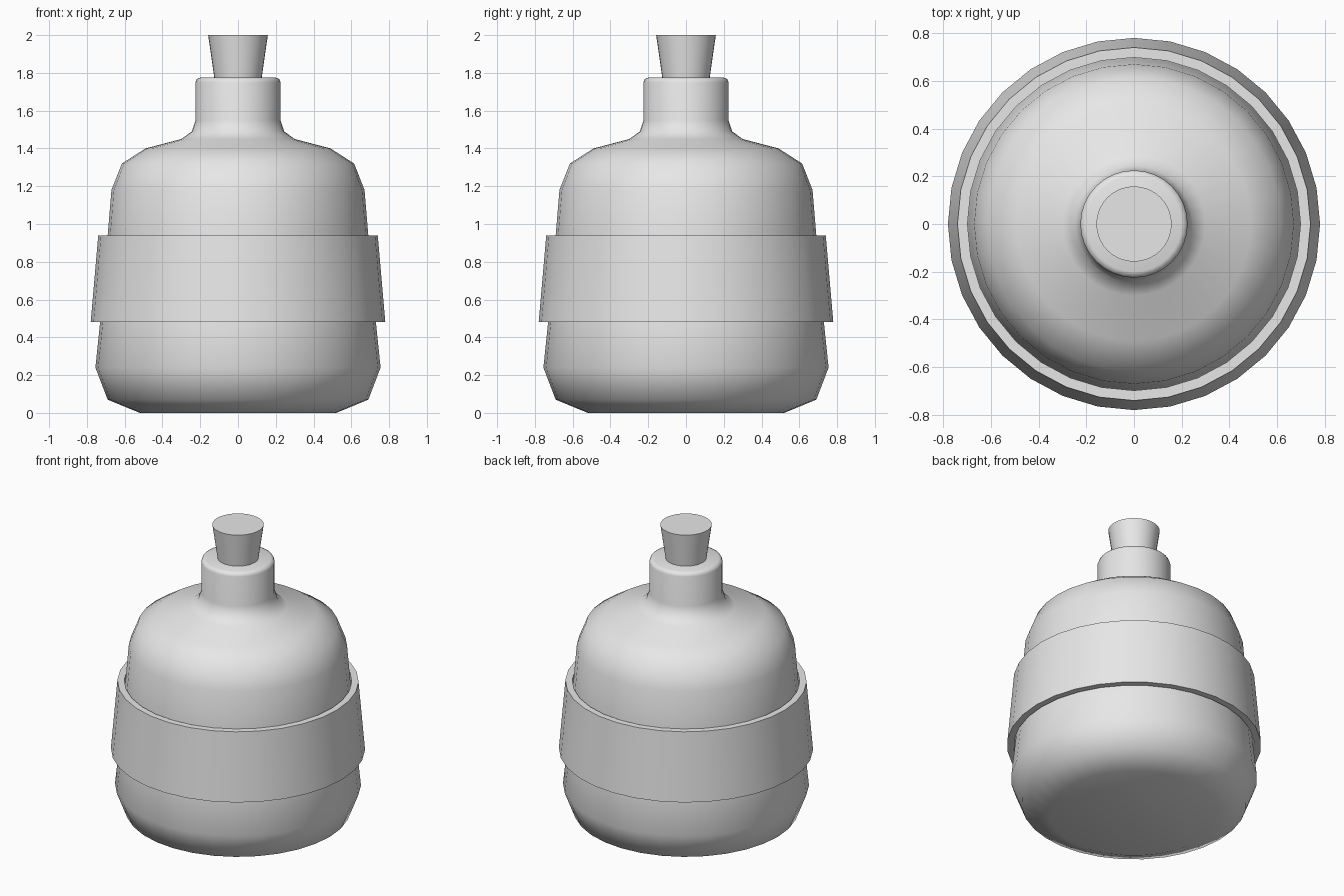
import bpy
import bmesh
import math

SIDES = 32

cube = bpy.data.objects.get("Cube")
if cube:
    bpy.data.objects.remove(cube, do_unlink=True)

grey = bpy.data.materials.new("plain grey")
grey.use_nodes = True
grey.diffuse_color = (0.8, 0.8, 0.8, 1)
grey.node_tree.nodes["Principled BSDF"].inputs["Base Color"].default_value = (0.8, 0.8, 0.8, 1)


def lathe(name, profile, sharp_angle, closed=False):
    """Turn a (radius, height) profile around z; open profiles get flat caps."""
    bm = bmesh.new()
    rings = []
    for radius, z in profile:
        ring = []
        for i in range(SIDES):
            a = math.tau * i / SIDES
            ring.append(bm.verts.new((radius * math.cos(a), radius * math.sin(a), z)))
        rings.append(ring)
    pairs = list(zip(rings, rings[1:]))
    if closed:
        pairs.append((rings[-1], rings[0]))
    else:
        bm.faces.new(rings[0][::-1])
        bm.faces.new(rings[-1])
    for low, high in pairs:
        for i in range(SIDES):
            j = (i + 1) % SIDES
            bm.faces.new((low[i], low[j], high[j], high[i]))
    bmesh.ops.recalc_face_normals(bm, faces=bm.faces)
    mesh = bpy.data.meshes.new(name)
    bm.to_mesh(mesh)
    bm.free()
    mesh.materials.append(grey)
    obj = bpy.data.objects.new(name, mesh)
    bpy.context.collection.objects.link(obj)
    bpy.ops.object.select_all(action="DESELECT")
    obj.select_set(True)
    bpy.context.view_layer.objects.active = obj
    bpy.ops.object.shade_smooth_by_angle(angle=math.radians(sharp_angle))
    return obj


# Rounded flask with shoulder and neck
lathe("bottle_body", [
    (0.52, 0), (0.69, 0.07), (0.755, 0.24), (0.73, 0.48), (0.69, 0.94),
    (0.67, 1.18), (0.615, 1.32), (0.49, 1.4), (0.3, 1.45), (0.245, 1.49),
    (0.225, 1.55), (0.225, 1.75), (0.218, 1.768), (0.2, 1.775),
], 65)

# Tapered band standing just proud of the body
lathe("label_band", [(0.78, 0.48), (0.74, 0.94), (0.698, 0.94), (0.738, 0.48)], 30, closed=True)

# Tapered stopper seated in the neck
lathe("cork", [(0.125, 1.77), (0.158, 2.0)], 30)
